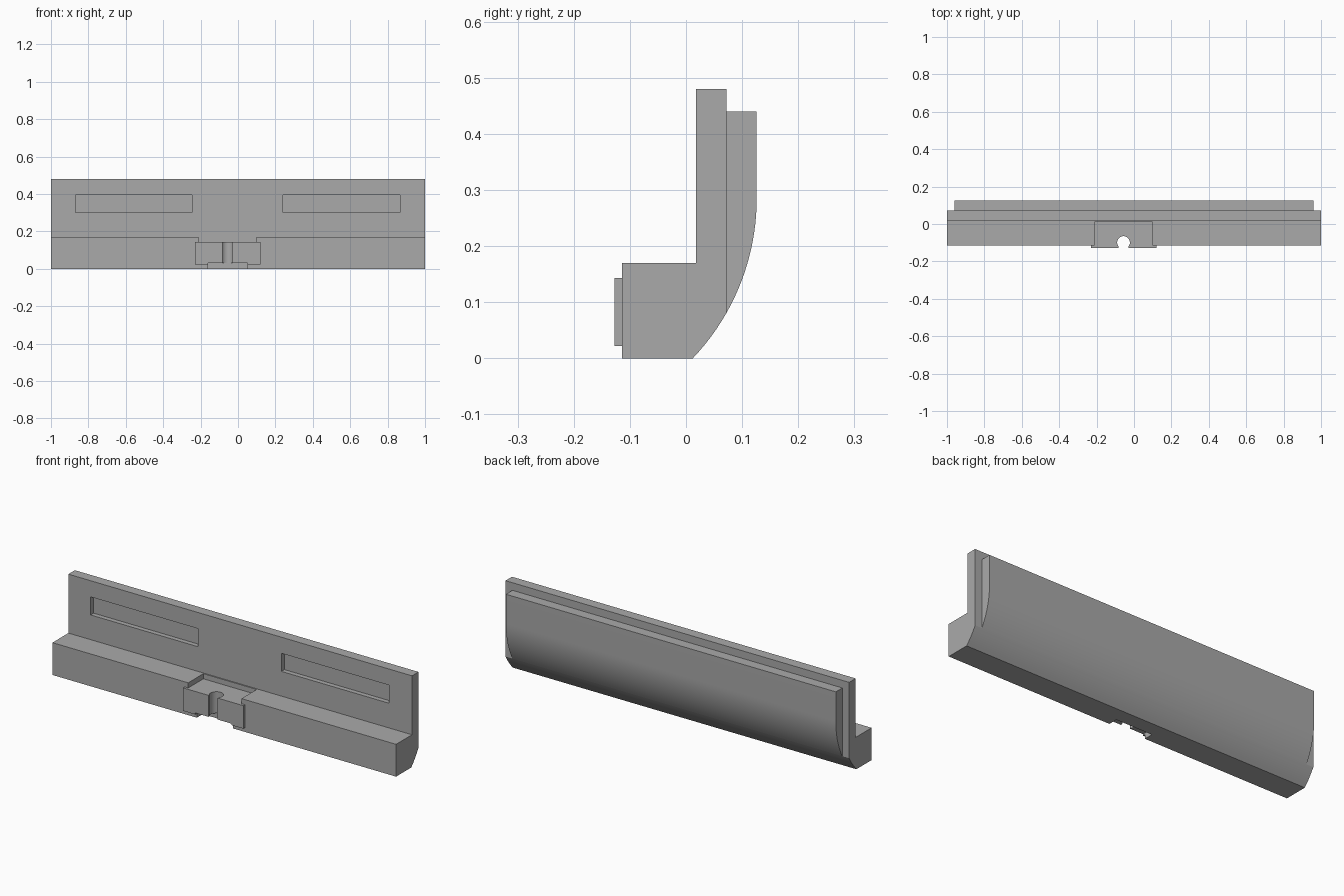
import bpy, bmesh, math

old = bpy.data.objects.get("Cube")
if old:
    bpy.data.objects.remove(old, do_unlink=True)

GREY = (0.4, 0.4, 0.4, 1)
mat = bpy.data.materials.new("plain grey")
mat.diffuse_color = GREY
mat.use_nodes = True
mat.node_tree.nodes["Principled BSDF"].inputs["Base Color"].default_value = GREY


def extrude(name, points, axis, low, high):
    """Extrude a (y, z) profile along x, or an (x, y) profile along z."""
    bm = bmesh.new()
    place = (lambda p: (low, *p)) if axis == "x" else (lambda p: (*p, low))
    face = bm.faces.new([bm.verts.new(place(p)) for p in points])
    moved = bmesh.ops.extrude_face_region(bm, geom=[face])["geom"]
    shift = (high - low, 0, 0) if axis == "x" else (0, 0, high - low)
    bmesh.ops.translate(bm, vec=shift,
                        verts=[v for v in moved if isinstance(v, bmesh.types.BMVert)])
    bmesh.ops.recalc_face_normals(bm, faces=bm.faces)
    mesh = bpy.data.meshes.new(name)
    bm.to_mesh(mesh)
    bm.free()
    mesh.materials.append(mat)
    obj = bpy.data.objects.new(name, mesh)
    bpy.context.collection.objects.link(obj)
    return obj


def box(name, x, y, z):
    return extrude(name, [(y[0], z[0]), (y[1], z[0]), (y[1], z[1]), (y[0], z[1])], "x", *x)


def select(obj):
    bpy.ops.object.select_all(action="DESELECT")
    obj.select_set(True)
    bpy.context.view_layer.objects.active = obj


def cut(obj, cutter):
    mod = obj.modifiers.new("cut", "BOOLEAN")
    mod.operation, mod.solver, mod.object = "DIFFERENCE", "EXACT", cutter
    select(obj)
    bpy.ops.object.modifier_apply(modifier=mod.name)


def arc(y0, y1, steps):
    """Points on the rounded back, between two depths."""
    radius, cy, cz = 0.413, -0.287, 0.285
    a0, a1 = [math.acos(min(1, (y - cy) / radius)) for y in (y0, y1)]
    angles = [a0 + (a1 - a0) * i / steps for i in range(steps + 1)]
    return [(cy + radius * math.cos(a), max(0, cz - radius * math.sin(a))) for a in angles]


# Main L-shaped rail and the rounded panel behind it
STEP, BACK, FRONT = 0.072, 0.126, -0.114
rail = extrude("rail", [(FRONT, 0)] + arc(0.012, STEP, 6) +
               [(STEP, 0.48), (0.018, 0.48), (0.018, 0.17), (FRONT, 0.17)], "x", -1, 1)
panel = extrude("back_panel", arc(STEP, BACK, 14) + [(BACK, 0.44), (STEP, 0.44)],
                "x", -0.96, 0.96)

# Latch plate on the front of the ledge
latch = box("latch_plate", (-0.23, 0.12), (-0.127, FRONT), (0.022, 0.143))

# Cutters: long slots, ledge pocket, underside notch and keyhole
slots = [box("slot_cutter", x, (-0.02, 0.043), (0.30, 0.395))
         for x in ((-0.87, -0.245), (0.24, 0.865))]
pocket = box("pocket_cutter", (-0.21, 0.10), (-0.2, 0.012), (0.143, 0.3))
notch = box("notch_cutter", (-0.16, 0.05), (-0.2, -0.065), (-0.1, 0.03))
start = math.asin(0.027 / 0.034)
sweep = [-math.pi / 2 + start + (2 * math.pi - 2 * start) * i / 28 for i in range(29)]
ring = [(-0.056 + 0.034 * math.cos(a), -0.099 + 0.034 * math.sin(a)) for a in sweep]
keyhole = extrude("keyhole_cutter", ring + [(ring[-1][0], -0.2), (ring[0][0], -0.2)],
                  "z", -0.1, 0.3)

for cutter in slots + [pocket, notch, keyhole]:
    cut(rail, cutter)
for cutter in (notch, keyhole):
    cut(latch, cutter)
for cutter in slots + [pocket, notch, keyhole]:
    bpy.data.objects.remove(cutter, do_unlink=True)

for obj in (rail, panel, latch):
    select(obj)
    bpy.ops.object.shade_smooth_by_angle(angle=math.radians(25))
